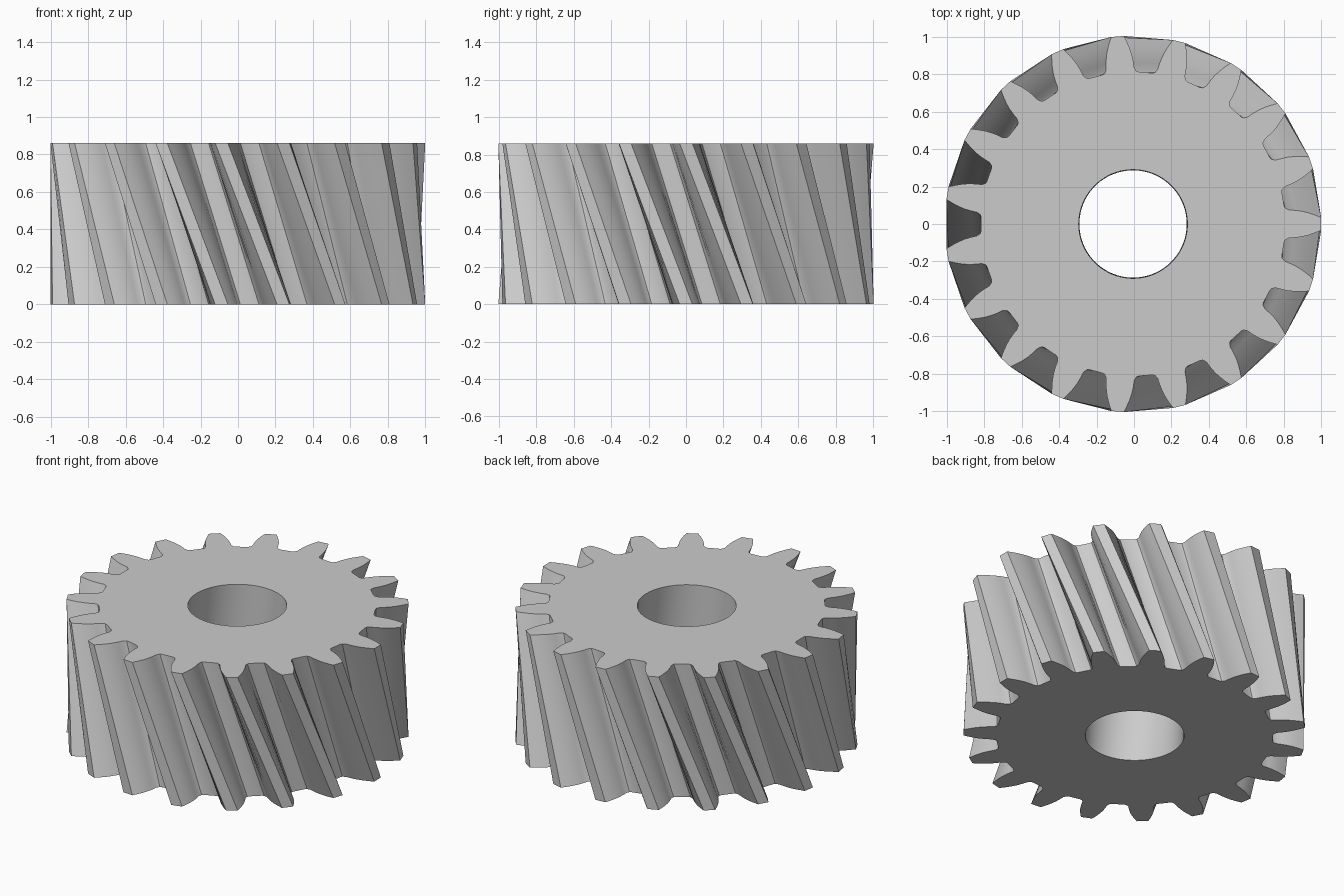
import bpy, bmesh, math

if "Cube" in bpy.data.objects:
    bpy.data.objects.remove(bpy.data.objects["Cube"])

TEETH = 19
HEIGHT = 0.86
BORE = 0.29
PITCH = 2 * math.pi / TEETH
TWIST = -PITCH          # teeth lean by one full pitch from bottom to top
CENTRE_X = -0.005
ARC = 4                 # bore segments per tooth

# Half tooth, root to tip: (radius, half width)
HALF = [(0.806, 0.098), (0.812, 0.085), (0.832, 0.075), (0.865, 0.073),
        (0.9, 0.0685), (0.935, 0.06), (0.97, 0.048), (1.004, 0.034)]

# Full tooth as polar points (radius, angle)
flank = [(r, math.atan2(w, r)) for r, w in HALF]
tooth = [(math.hypot(r, w), -a) for (r, w), (_, a) in zip(HALF, flank)]
tooth += [(r, -a) for r, a in reversed(tooth)]

mat = bpy.data.materials.new("grey_metal")
mat.use_nodes = True
colour = (0.6, 0.6, 0.6, 1)
mat.diffuse_color = colour
mat.node_tree.nodes["Principled BSDF"].inputs["Base Color"].default_value = colour

bm = bmesh.new()


def ring(points, z, turn):
    return [bm.verts.new((CENTRE_X + r * math.cos(a + turn), r * math.sin(a + turn), z))
            for r, a in points]


outline = [(r, a + i * PITCH) for i in range(TEETH) for r, a in tooth]
bore = [(BORE, (i / ARC - 0.5) * PITCH) for i in range(TEETH * ARC)]

# Straight-ruled helical teeth and bore wall
outer = [ring(outline, 0, 0), ring(outline, HEIGHT, TWIST)]
inner = [ring(bore, 0, 0), ring(bore, HEIGHT, TWIST)]
for low, high in (outer, inner):
    n = len(low)
    for i in range(n):
        j = (i + 1) % n
        bm.faces.new((low[i], low[j], high[j], high[i]))

# End caps, one sector per tooth
for out, hole in zip(outer, inner):
    n = len(tooth)
    for t in range(TEETH):
        edge = [out[(t * n + k) % len(out)] for k in range(n + 1)]
        arc = [hole[(t * ARC + k) % len(hole)] for k in range(ARC + 1)]
        bm.faces.new(edge + arc[::-1])

bmesh.ops.recalc_face_normals(bm, faces=bm.faces)
mesh = bpy.data.meshes.new("helical_gear")
bm.to_mesh(mesh)
bm.free()
mesh.materials.append(mat)
gear = bpy.data.objects.new("helical_gear", mesh)
bpy.context.collection.objects.link(gear)

# Smooth flanks, crisp tip and rim edges
bpy.context.view_layer.objects.active = gear
gear.select_set(True)
bpy.ops.object.shade_smooth_by_angle(angle=math.radians(35))
